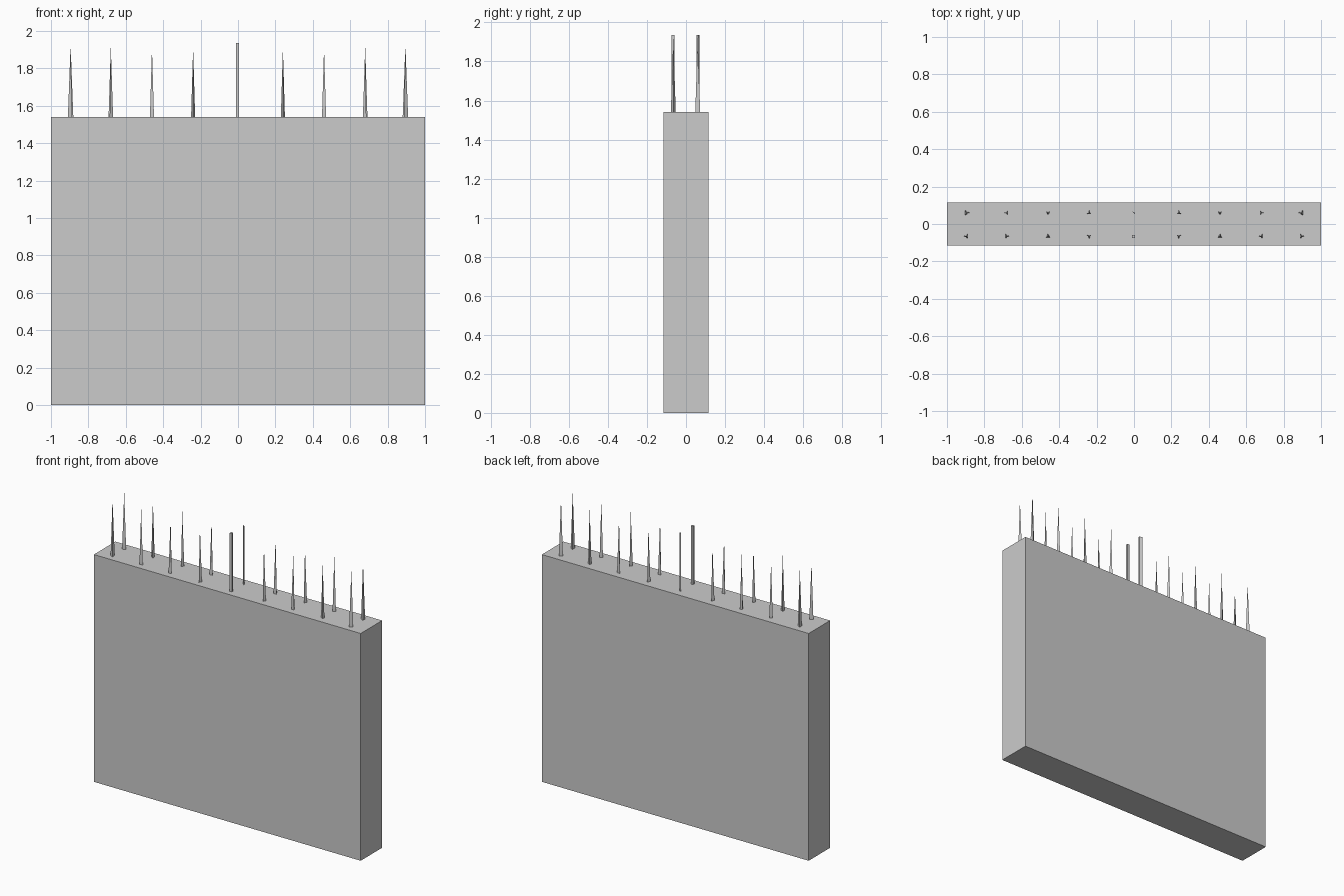
import bpy, math
from mathutils import Matrix

if "Cube" in bpy.data.objects:
    bpy.data.objects.remove(bpy.data.objects["Cube"])

WALL_TOP = 1.54


def mesh_object(name, verts, faces):
    me = bpy.data.meshes.new(name)
    me.from_pydata(verts, [], faces)
    ob = bpy.data.objects.new(name, me)
    bpy.context.collection.objects.link(ob)
    return ob


def box(name, center, size):
    bpy.ops.mesh.primitive_cube_add(size=1)
    ob = bpy.context.object
    ob.name = name
    ob.data.transform(Matrix.Translation(center) @ Matrix.Diagonal((*size, 1)))
    return ob


def spike(name, x, y, top, radius, angle):
    # three-sided pointed spike
    h = top - WALL_TOP
    bpy.ops.mesh.primitive_cone_add(vertices=3, radius1=radius, radius2=0, depth=h,
                                    location=(x, y, WALL_TOP + h / 2),
                                    rotation=(0, 0, math.radians(angle)))
    bpy.context.object.name = name


# wall slab
box("wall", (0, 0, WALL_TOP / 2), (2, 0.23, WALL_TOP))

# mirrored spikes: x, tip height, radius, back angle, front angle
rows = [(0.895, 1.925, 0.0145, 90, 30),
        (0.68, 1.92, 0.012, -90, 90),
        (0.46, 1.91, 0.0125, 60, 0),
        (0.24, 1.91, 0.0125, 0, -60)]
for i, (x, top, r, back, front) in enumerate(rows):
    for side, s in (("right", 1), ("left", -1)):
        spike(f"spike_back_{side}_{i}", s * x, 0.06, top, r, s * back)
        spike(f"spike_front_{side}_{i}", s * x, -0.065, top, r, s * front)

# straight centre post at the front
box("centre_post_front", (-0.003, -0.066, 1.7375), (0.016, 0.016, 0.395))

# thin three-sided centre post at the back
tri = [(-0.012, 0.069), (0.006, 0.053), (0.006, 0.061)]
verts = [(x, y, z) for z in (WALL_TOP, 1.935) for x, y in tri]
mesh_object("centre_post_back", verts,
            [(2, 1, 0), (3, 4, 5), (0, 1, 4, 3), (1, 2, 5, 4), (2, 0, 3, 5)])
